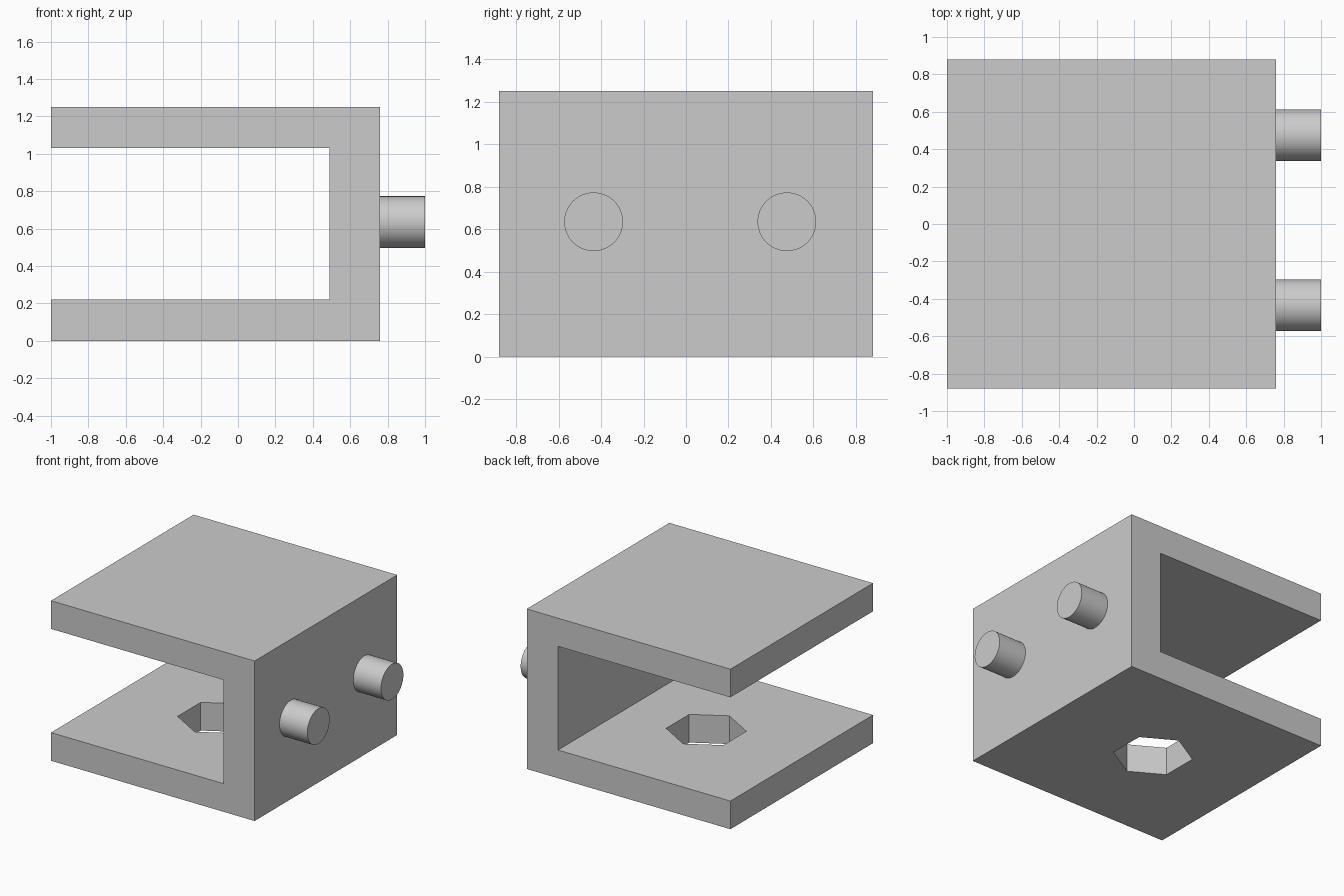
import bpy
import bmesh
import math
from mathutils import Matrix, Vector

cube = bpy.data.objects.get("Cube")
if cube:
    bpy.data.objects.remove(cube, do_unlink=True)

grey = bpy.data.materials.new("plain_grey")
grey.use_nodes = True
colour = (0.6, 0.6, 0.6, 1)
grey.diffuse_color = colour
grey.node_tree.nodes["Principled BSDF"].inputs["Base Color"].default_value = colour


def make_object(name, bm):
    bmesh.ops.recalc_face_normals(bm, faces=bm.faces)
    mesh = bpy.data.meshes.new(name)
    bm.to_mesh(mesh)
    bm.free()
    mesh.materials.append(grey)
    obj = bpy.data.objects.new(name, mesh)
    bpy.context.collection.objects.link(obj)
    return obj


def cylinder(name, sides, radius, depth, matrix):
    bm = bmesh.new()
    bmesh.ops.create_cone(bm, cap_ends=True, segments=sides, radius1=radius,
                          radius2=radius, depth=depth, matrix=matrix)
    return make_object(name, bm)


# U-shaped bracket: side profile extruded from front to back
half_width = 0.88
profile = [(-1, 0), (0.76, 0), (0.76, 1.25), (-1, 1.25),
           (-1, 1.03), (0.49, 1.03), (0.49, 0.22), (-1, 0.22)]
bm = bmesh.new()
face = bm.faces.new([bm.verts.new((x, -half_width, z)) for x, z in profile])
extruded = bmesh.ops.extrude_face_region(bm, geom=[face])["geom"]
bmesh.ops.translate(bm, vec=Vector((0, 2 * half_width, 0)),
                    verts=[v for v in extruded if isinstance(v, bmesh.types.BMVert)])
bracket = make_object("bracket", bm)

# Hexagonal hole through the lower plate, corners pointing front and back
cutter = cylinder("hex_hole_cutter", 6, 0.285, 0.6,
                  Matrix.Translation((-0.175, 0, 0.11)))
cutter.hide_render = True
cutter.hide_set(True)
hole = bracket.modifiers.new("hex_hole", 'BOOLEAN')
hole.operation = 'DIFFERENCE'
hole.solver = 'EXACT'
hole.object = cutter

# Bake the hole and drop the cutter
bpy.context.view_layer.objects.active = bracket
bracket.select_set(True)
bpy.ops.object.modifier_apply(modifier=hole.name)
bpy.data.objects.remove(cutter, do_unlink=True)
bracket.select_set(False)

# Round pegs on the closed side
for name, y in (("front_peg", -0.435), ("back_peg", 0.475)):
    place = Matrix.Translation((0.88, y, 0.635)) @ Matrix.Rotation(math.pi / 2, 4, 'Y')
    peg = cylinder(name, 64, 0.138, 0.24, place)
    bpy.context.view_layer.objects.active = peg
    peg.select_set(True)
    bpy.ops.object.shade_smooth_by_angle(angle=math.radians(30))
    peg.select_set(False)
